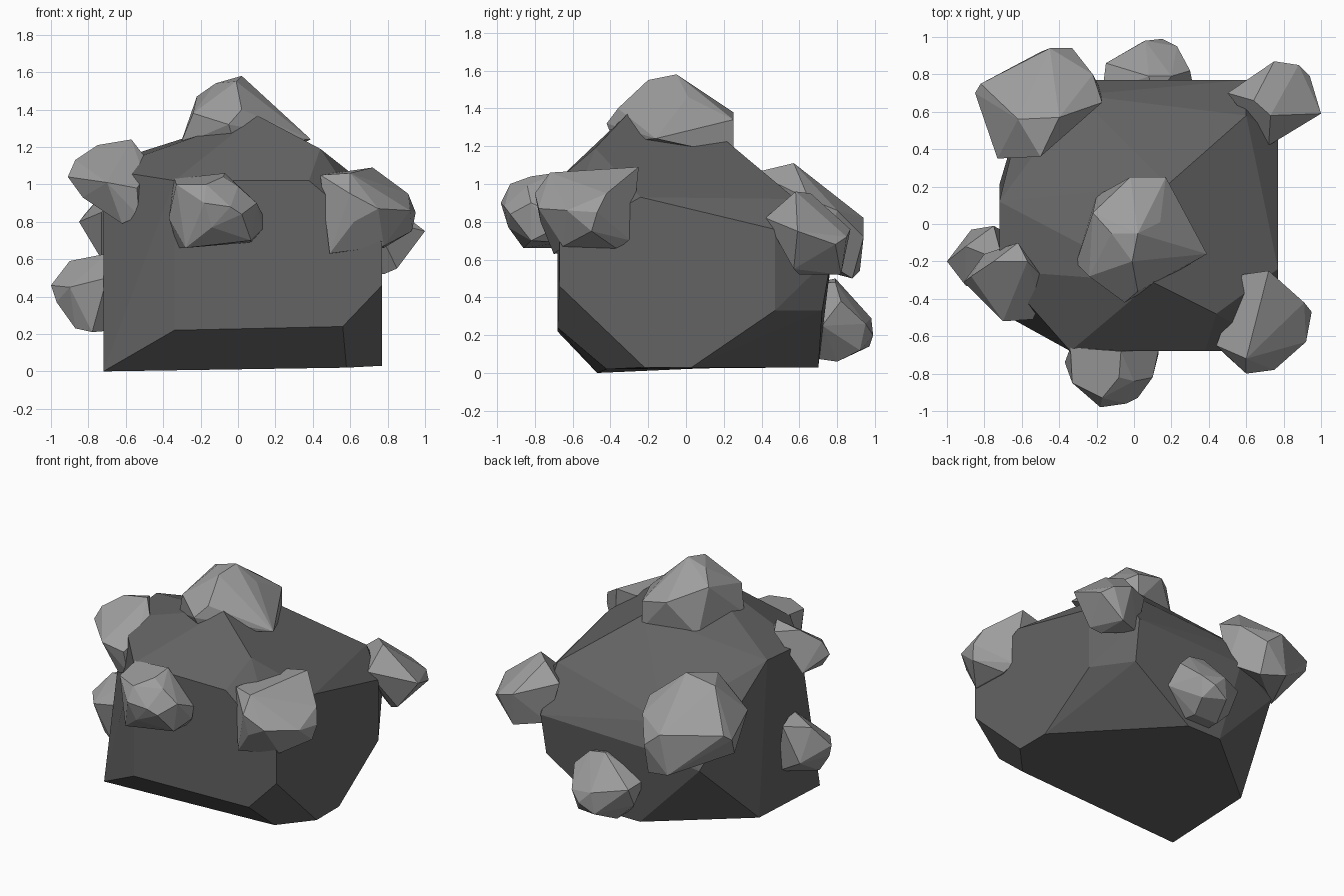
import bpy, bmesh, math


def material(name, rgb):
    m = bpy.data.materials.new(name)
    m.diffuse_color = (*rgb, 1)
    return m


stone = material("dark stone", (0.125, 0.125, 0.125))
ore = material("light ore", (0.34, 0.34, 0.34))


def chiselled(name, mat, *corners):
    """Flat-faced rock: the convex wrap of a few corner points."""
    bm = bmesh.new()
    for c in corners:
        bm.verts.new(c)
    res = bmesh.ops.convex_hull(bm, input=bm.verts)
    loose = list({v for v in res["geom_interior"] + res["geom_unused"]
                  if isinstance(v, bmesh.types.BMVert)})
    bmesh.ops.delete(bm, geom=loose, context='VERTS')
    bmesh.ops.recalc_face_normals(bm, faces=bm.faces)
    bm.normal_update()
    # merge nearly coplanar triangles into broad facets
    flat = [e for e in bm.edges if e.calc_face_angle(0) < math.radians(6)]
    bmesh.ops.dissolve_edges(bm, edges=flat, use_verts=False)
    bm.normal_update()
    me = bpy.data.meshes.new(name)
    bm.to_mesh(me)
    bm.free()
    me.materials.append(mat)
    ob = bpy.data.objects.new(name, me)
    bpy.context.collection.objects.link(ob)
    return ob


# Main boulder: underside, front, right, back, left, then crown
chiselled("boulder", stone,
          (-.72, -.47, 0), (.58, -.42, .02), (.77, -.22, .03), (.77, .03, .03),
          (.13, .70, .03), (-.13, .70, .03), (-.72, .21, .03),
          (-.34, -.68, .22), (.56, -.68, .24), (.77, -.67, .46), (.77, -.67, .69),
          (.38, -.68, 1.02), (-.34, -.68, 1.02),
          (.77, .47, .33), (.77, .47, .76), (.77, -.24, .93),
          (.59, .72, .33), (.6, .77, .62), (-.25, .77, .6), (-.58, .68, .5),
          (.6, .58, .92), (-.3, .69, .78),
          (-.72, -.25, 1.08), (-.72, .12, 1.11),
          (.44, -.48, 1.19), (.1, -.31, 1.37), (.18, .21, 1.23))

# Ore nugget on the crown
chiselled("top_nugget", ore,
          (.02, -.05, 1.58), (-.12, -.05, 1.54), (-.01, -.2, 1.55), (.14, .01, 1.46),
          (-.22, .06, 1.47), (-.02, .25, 1.38), (.17, .25, 1.34), (.17, .25, 1.15),
          (.39, -.16, 1.24), (.02, -.36, 1.40), (-.05, -.42, 1.32), (-.02, -.38, 1.22),
          (-.24, -.28, 1.38), (-.31, -.21, 1.21), (-.2, .15, 1.15))

# Large ore nugget, back left
chiselled("back_left_nugget", ore,
          (-.85, .7, .80), (-.82, .75, .84), (-.45, .94, .82), (-.33, .94, .72),
          (-.22, .8, .86), (-.17, .65, .92), (-.4, .57, 1.11), (-.62, .56, 1.07),
          (-.5, .36, 1.06), (-.73, .35, .85), (-.73, .5, .60), (-.5, .92, .54),
          (-.32, .88, .50), (-.18, .72, .60))

# Ore nuggets on the left side, upper and lower
chiselled("left_upper_nugget", ore,
          (-.91, -.31, 1.04), (-.87, -.28, 1.13), (-.75, -.2, 1.21), (-.57, -.2, 1.24),
          (-.62, -.1, 1.2), (-.5, -.27, 1.15), (-.5, -.42, 1.04), (-.54, -.51, .98),
          (-.7, -.52, 1.01), (-.53, -.48, .83), (-.62, -.45, .79), (-.83, -.34, .93),
          (-.8, -.16, .93))
chiselled("left_lower_nugget", ore,
          (-1, -.2, .46), (-.97, -.22, .37), (-.9, -.12, .59), (-.75, -.01, .6),
          (-.7, -.2, .63), (-.9, -.33, .45), (-.7, -.36, .5), (-.87, -.25, .23),
          (-.78, -.3, .21), (-.87, -.03, .36), (-.68, -.05, .25), (-.66, -.2, .22))

# Ore nuggets at the front
chiselled("front_nugget", ore,
          (-.37, -.74, .82), (-.34, -.66, 1.03), (-.33, -.85, 1.0), (-.17, -.93, 1.0),
          (-.07, -.68, 1.06), (-.08, -.82, 1.04), (-.18, -.98, .9), (-.04, -.96, .88),
          (.02, -.93, .84), (0, -.84, .99), (.1, -.82, .9), (.13, -.68, .84),
          (.13, -.7, .76), (-.14, -.94, .77), (.07, -.82, .70), (-.28, -.86, .66),
          (-.32, -.64, .66), (.07, -.66, .69))
chiselled("front_right_nugget", ore,
          (.44, -.65, 1.05), (.6, -.72, 1.06), (.72, -.25, 1.09), (.58, -.27, 1.07),
          (.6, -.8, .95), (.75, -.78, .87), (.92, -.63, .86), (.91, -.42, .95),
          (.95, -.47, .85), (.93, -.5, .75), (.76, -.29, .70), (.78, -.37, .66),
          (.78, -.65, .67), (.62, -.77, .80), (.49, -.7, .63))

# Ore nuggets at the back, right and low centre
chiselled("back_right_nugget", ore,
          (.5, .7, .84), (.75, .87, .76), (.88, .85, .72), (.94, .79, .68),
          (1, .59, .75), (.72, .42, .82), (.73, .58, .96), (.64, .66, .95),
          (.85, .57, .55), (.78, .6, .52), (.78, .82, .52), (.58, .72, .55))
chiselled("back_low_nugget", ore,
          (-.17, .70, .34), (-.15, .86, .32), (.06, .98, .29), (.15, .99, .2),
          (.23, .95, .26), (.08, .79, .5), (.2, .79, .48), (.3, .82, .38),
          (.32, .72, .25), (.04, .97, .14), (.2, .92, .12), (.16, .8, .06),
          (.16, .66, .08), (-.02, .8, .06), (-.04, .66, .08), (-.14, .78, .18),
          (.1, .66, .47))
